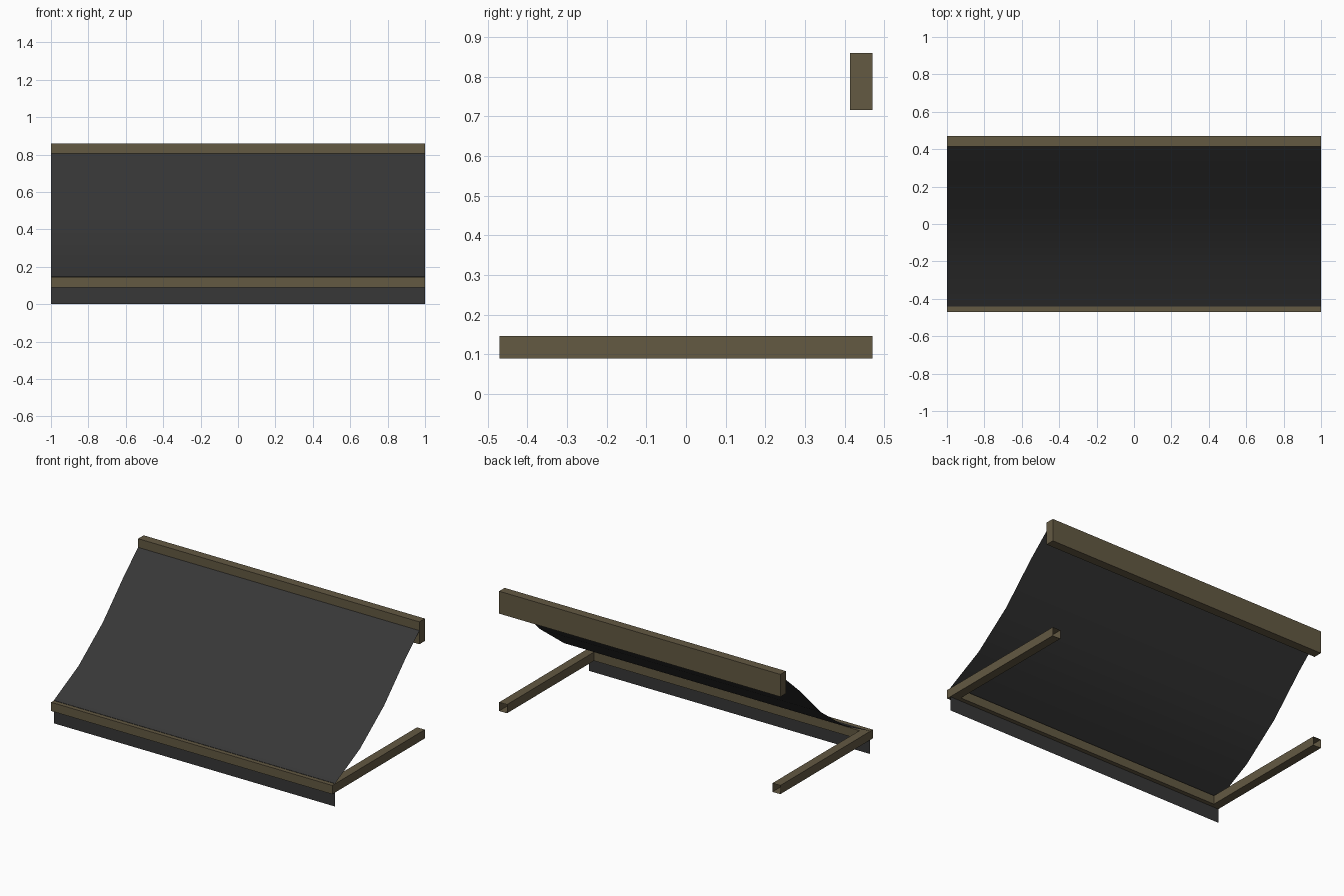
import bpy
import bmesh

cube = bpy.data.objects.get("Cube")
if cube:
    bpy.data.objects.remove(cube, do_unlink=True)


def make_material(name, color):
    mat = bpy.data.materials.new(name)
    mat.use_nodes = True
    mat.diffuse_color = color
    mat.node_tree.nodes["Principled BSDF"].inputs["Base Color"].default_value = color
    return mat


bronze = make_material("bronze metal", (0.125, 0.1, 0.055, 1))
charcoal = make_material("charcoal fabric", (0.038, 0.038, 0.038, 1))


def make_object(name, bm, mat):
    mesh = bpy.data.meshes.new(name)
    bm.to_mesh(mesh)
    bm.free()
    mesh.materials.append(mat)
    obj = bpy.data.objects.new(name, mesh)
    bpy.context.collection.objects.link(obj)
    return obj


def loft(rings, closed):
    """Skin a row of point rings with quads."""
    bm = bmesh.new()
    rows = [[bm.verts.new(p) for p in ring] for ring in rings]
    for a, b in zip(rows, rows[1:]):
        n = len(a)
        for i in range(n if closed else n - 1):
            j = (i + 1) % n
            bm.faces.new((a[i], a[j], b[j], b[i]))
    return bm


FRONT, BACK = -0.47, 0.47
BAR = 0.056
LOW, HIGH = 0.09, 0.146

# Wall cassette that holds the rolled fabric
bm = bmesh.new()
bmesh.ops.create_cube(bm, size=1)
for v in bm.verts:
    v.co.x *= 2
    v.co.y = BACK if v.co.y > 0 else BACK - BAR
    v.co.z = 0.86 if v.co.z > 0 else 0.716
make_object("wall_cassette", bm, bronze)

# U-shaped support frame: square tube, mitred corners, open back ends
rings = []
for side, y_out, y_in in ((-1, BACK, BACK), (-1, FRONT, FRONT + BAR),
                          (1, FRONT, FRONT + BAR), (1, BACK, BACK)):
    outer, inner = side, side * (1 - BAR)
    rings.append([(outer, y_out, LOW), (outer, y_out, HIGH),
                  (inner, y_in, HIGH), (inner, y_in, LOW)])
bm = loft(rings, True)
bmesh.ops.recalc_face_normals(bm, faces=bm.faces)
make_object("support_frame", bm, bronze)

# Sagging canopy sheet with the valance hanging through the front bar
profile = [(0.415, 0.805), (0.275, 0.68), (0.055, 0.458),
           (-0.19, 0.274), (-0.442, 0.148), (-0.442, 0)]
bm = loft([[(-1, y, z), (1, y, z)] for y, z in profile], False)
bm.normal_update()
if sum(f.normal.z for f in bm.faces) < 0:
    bmesh.ops.reverse_faces(bm, faces=bm.faces)
canopy = make_object("canopy_fabric", bm, charcoal)
bpy.ops.object.select_all(action='DESELECT')
canopy.select_set(True)
bpy.context.view_layer.objects.active = canopy
bpy.ops.object.shade_smooth_by_angle(angle=0.6)
